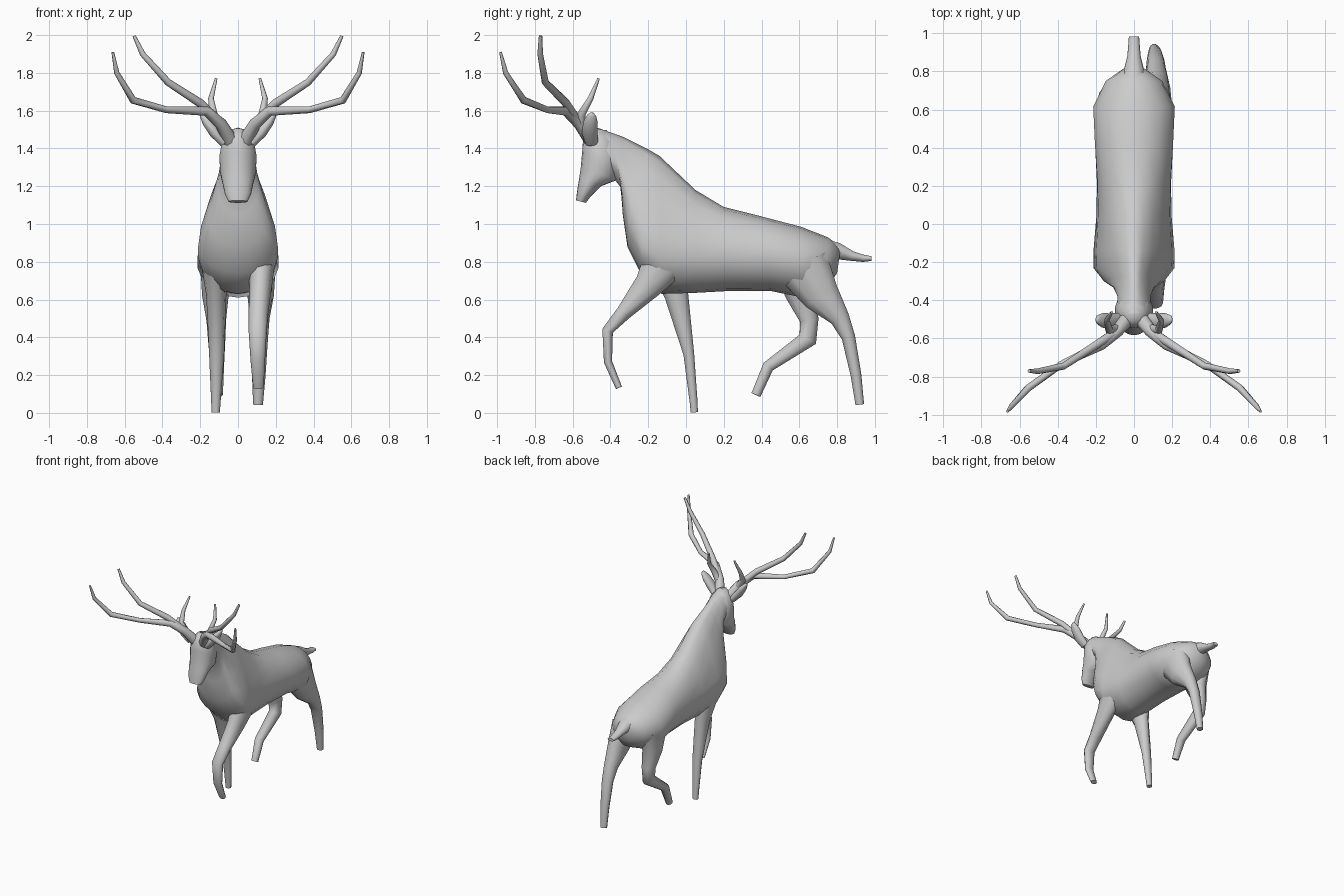
import bpy, bmesh
from math import sin, cos, pi
from mathutils import Vector


def loft(name, rings, mirror=False):
    """Skin a list of closed rings, cap both ends, shade smooth."""
    bm = bmesh.new()
    vr = [[bm.verts.new(p) for p in r] for r in rings]
    n = len(vr[0])
    for a, b in zip(vr, vr[1:]):
        for i in range(n):
            j = (i + 1) % n
            bm.faces.new((a[i], a[j], b[j], b[i]))
    bm.faces.new(vr[0])
    bm.faces.new(vr[-1])
    bmesh.ops.recalc_face_normals(bm, faces=bm.faces)
    me = bpy.data.meshes.new(name)
    bm.to_mesh(me)
    bm.free()
    ob = bpy.data.objects.new(name, me)
    bpy.context.collection.objects.link(ob)
    bpy.context.view_layer.objects.active = ob
    ob.select_set(True)
    bpy.ops.object.shade_smooth_by_angle(angle=1.1)
    ob.select_set(False)
    if mirror:
        ob.modifiers.new("mirror", 'MIRROR')
    return ob


def slab(top, bottom, w, f=0.5, k=0.0, n=18):
    """Symmetric egg ring between two (y, z) points; widest at fraction f, top narrowed by k."""
    t, b = Vector((0, *top)), Vector((0, *bottom))
    c = b.lerp(t, f)
    ring = []
    for i in range(n):
        a = 2 * pi * i / n
        p = c + ((t - c) if cos(a) > 0 else (c - b)) * cos(a)
        p.x = w * sin(a) * (1 - k * max(0, cos(a)))
        ring.append(p)
    return ring


def tube(name, pts, ref=(1, 0, 0), n=10, mirror=False):
    """Tube through (x, y, z, radius along ref, radius across)."""
    P = [Vector(p[:3]) for p in pts]
    rings = []
    for i, p in enumerate(pts):
        d = Vector()
        if i:
            d += (P[i] - P[i - 1]).normalized()
        if i < len(P) - 1:
            d += (P[i + 1] - P[i]).normalized()
        d.normalize()
        u = Vector(ref)
        u = (u - d * u.dot(d)).normalized()
        v = d.cross(u)
        rings.append([P[i] + u * p[3] * cos(2 * pi * j / n) + v * p[4] * sin(2 * pi * j / n)
                      for j in range(n)])
    return loft(name, rings, mirror)


# torso and neck
loft("body", [slab(*r) for r in (
    ((0.82, 0.88), (0.80, 0.74), 0.06),
    ((0.75, 0.93), (0.75, 0.67), 0.15),
    ((0.61, 0.985), (0.62, 0.61), 0.217, 0.5),
    ((0.40, 1.04), (0.45, 0.645), 0.208, 0.48),
    ((0.20, 1.09), (0.22, 0.645), 0.197, 0.45, 0.1),
    ((0.05, 1.18), (0.04, 0.635), 0.20, 0.4, 0.25),
    ((-0.14, 1.36), (-0.13, 0.63), 0.215, 0.32, 0.4),
    ((-0.20, 1.395), (-0.24, 0.74), 0.215, 0.25, 0.45),
    ((-0.27, 1.43), (-0.31, 0.88), 0.16, 0.3, 0.4),
    ((-0.33, 1.46), (-0.335, 1.05), 0.11, 0.4, 0.25),
    ((-0.40, 1.485), (-0.342, 1.19), 0.09, 0.5, 0.1),
    ((-0.47, 1.51), (-0.39, 1.25), 0.085))])

# head
loft("head", [slab(*r) for r in (
    ((-0.51, 1.505), (-0.42, 1.497), 0.035),
    ((-0.545, 1.45), (-0.37, 1.43), 0.085),
    ((-0.55, 1.38), (-0.35, 1.33), 0.10),
    ((-0.557, 1.30), (-0.36, 1.235), 0.095),
    ((-0.566, 1.24), (-0.45, 1.20), 0.083),
    ((-0.577, 1.17), (-0.505, 1.145), 0.07),
    ((-0.582, 1.125), (-0.53, 1.112), 0.05))])

# tail
tube("tail", [(0, 0.72, 0.86, 0.08, 0.07), (0, 0.81, 0.855, 0.052, 0.045),
              (0, 0.88, 0.83, 0.035, 0.027), (0, 0.94, 0.818, 0.03, 0.02),
              (0, 0.982, 0.817, 0.027, 0.013)])

# legs: right front raised, left front planted, right hind pushing back, left hind raised
tube("front_leg_right", [
    (0.12, -0.10, 0.82, 0.08, 0.13), (0.12, -0.20, 0.675, 0.06, 0.08),
    (0.108, -0.33, 0.53, 0.052, 0.043), (0.104, -0.415, 0.435, 0.048, 0.031),
    (0.105, -0.413, 0.27, 0.038, 0.023), (0.108, -0.355, 0.133, 0.028, 0.018)])
tube("front_leg_left", [
    (-0.12, -0.10, 0.82, 0.08, 0.12), (-0.115, -0.05, 0.62, 0.053, 0.066),
    (-0.113, 0.015, 0.31, 0.04, 0.03), (-0.117, 0.04, 0.06, 0.025, 0.022),
    (-0.118, 0.044, 0.003, 0.022, 0.02)])
tube("hind_leg_right", [
    (0.11, 0.62, 0.78, 0.09, 0.15), (0.12, 0.715, 0.62, 0.07, 0.105),
    (0.115, 0.815, 0.50, 0.052, 0.055), (0.113, 0.86, 0.40, 0.046, 0.038),
    (0.11, 0.90, 0.20, 0.036, 0.03), (0.106, 0.92, 0.044, 0.026, 0.024)])
tube("hind_leg_left", [
    (-0.11, 0.60, 0.78, 0.09, 0.15), (-0.12, 0.61, 0.62, 0.07, 0.085),
    (-0.115, 0.652, 0.49, 0.052, 0.052), (-0.113, 0.645, 0.39, 0.046, 0.052),
    (-0.11, 0.435, 0.245, 0.036, 0.033), (-0.106, 0.37, 0.095, 0.026, 0.027)])

# ears
tube("ears", [(0.075, -0.50, 1.43, 0.035, 0.025), (0.125, -0.51, 1.485, 0.042, 0.03),
              (0.165, -0.505, 1.54, 0.038, 0.026), (0.19, -0.50, 1.575, 0.024, 0.014),
              (0.197, -0.498, 1.588, 0.01, 0.006)], ref=(0, 1, 0), mirror=True)

# antlers
Y = (0, 1, 0)
for name, pts in {
    "antler_lower_beam": [(0.04, -0.50, 1.44, 0.04), (0.09, -0.565, 1.53, 0.032),
                          (0.17, -0.635, 1.598, 0.026), (0.38, -0.735, 1.605, 0.018),
                          (0.555, -0.86, 1.655, 0.02), (0.642, -0.955, 1.80, 0.014),
                          (0.663, -0.982, 1.91, 0.007)],
    "antler_upper_beam": [(0.10, -0.57, 1.54, 0.025), (0.20, -0.635, 1.64, 0.023),
                          (0.37, -0.745, 1.75, 0.019), (0.505, -0.772, 1.90, 0.015),
                          (0.55, -0.77, 1.996, 0.009)],
    "antler_inner_tine": [(0.09, -0.55, 1.52, 0.025), (0.13, -0.555, 1.58, 0.022),
                          (0.143, -0.505, 1.665, 0.015), (0.116, -0.463, 1.77, 0.007)],
}.items():
    tube(name, [(*p, p[3]) for p in pts], ref=Y, n=8, mirror=True)
